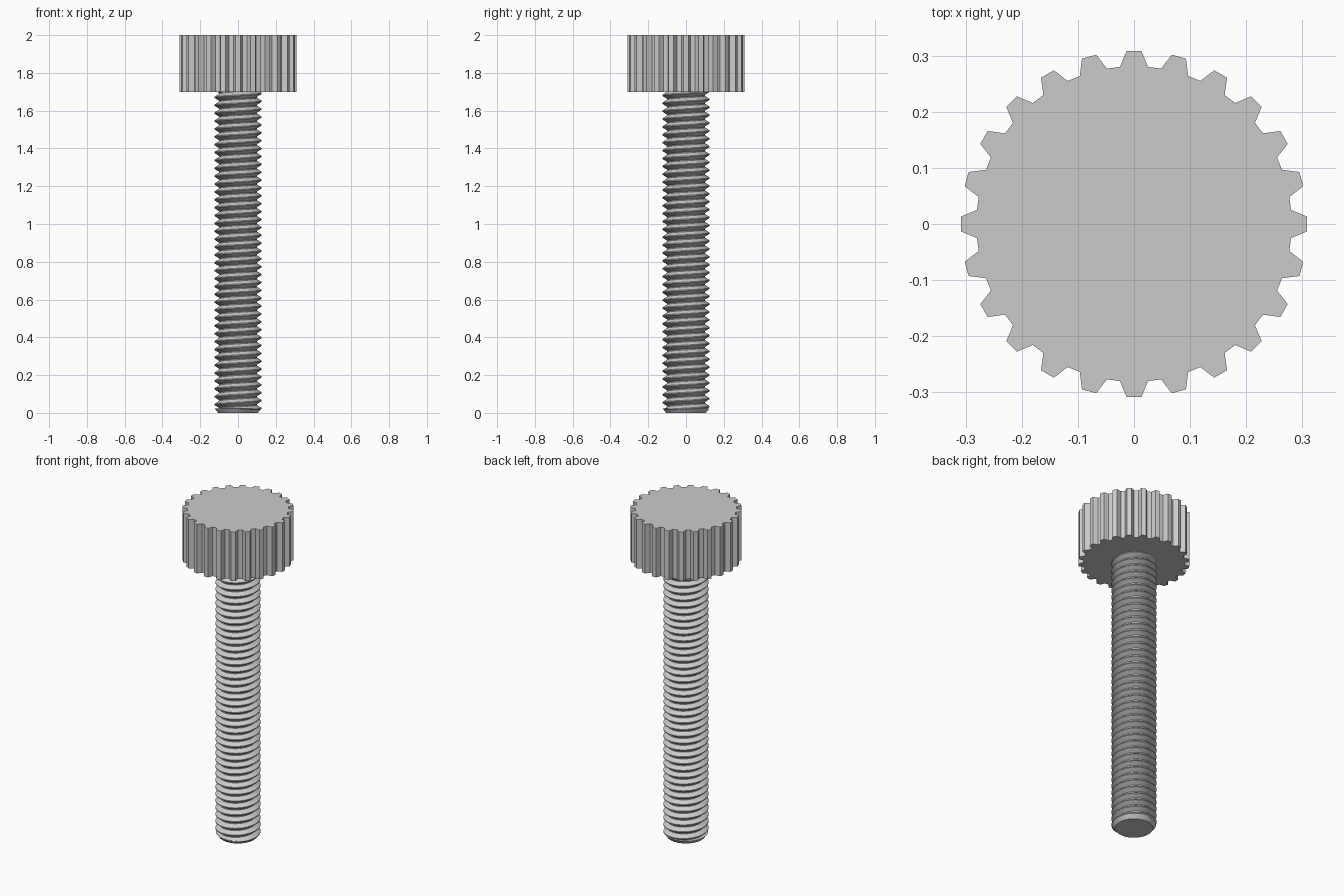
import bpy, bmesh
from math import sin, cos, pi, radians

cube = bpy.data.objects.get("Cube")
if cube:
    bpy.data.objects.remove(cube, do_unlink=True)

TEETH, HEAD_Z, TOP = 24, 1.7, 2.0
PITCH, CREST, ROOT = 0.0417, 0.125, 0.1
SEGS, TIP_Z = 48, 0.022

steel = bpy.data.materials.new("grey steel")
steel.use_nodes = True
grey = (0.6, 0.6, 0.6, 1)
steel.diffuse_color = grey
steel.node_tree.nodes["Principled BSDF"].inputs["Base Color"].default_value = grey


def finish(name, bm, smooth=False):
    bmesh.ops.recalc_face_normals(bm, faces=bm.faces[:])
    mesh = bpy.data.meshes.new(name)
    bm.to_mesh(mesh)
    bm.free()
    mesh.materials.append(steel)
    obj = bpy.data.objects.new(name, mesh)
    bpy.context.collection.objects.link(obj)
    if smooth:
        bpy.ops.object.select_all(action="DESELECT")
        obj.select_set(True)
        bpy.context.view_layer.objects.active = obj
        bpy.ops.object.shade_smooth_by_angle(angle=radians(30))
    return obj


def polar(r, a, z):
    return (r * cos(a), r * sin(a), z)


# Knurled head: one tooth outline repeated around, then extruded
bm = bmesh.new()
tooth = [(0.281, -5.1), (0.309, -2.45), (0.309, 2.45), (0.281, 5.1)]
outline = [bm.verts.new(polar(r, 2 * pi * i / TEETH + radians(a), HEAD_Z))
           for i in range(TEETH) for r, a in tooth]
base = bm.faces.new(outline)
extruded = bmesh.ops.extrude_face_region(bm, geom=[base], use_keep_orig=True)
top_verts = [v for v in extruded["geom"] if isinstance(v, bmesh.types.BMVert)]
bmesh.ops.translate(bm, verts=top_verts, vec=(0, 0, TOP - HEAD_Z))
finish("knurled_head", bm)

# Threaded shank: V profile swept up a right-handed helix
bm = bmesh.new()
profile = [(ROOT, 0.0), (ROOT, 0.12), (CREST, 0.5), (CREST, 0.62)]
turns = int(HEAD_Z / PITCH) + 4
columns = []
for s in range(SEGS + 1):
    turn = s / SEGS
    columns.append([bm.verts.new(polar(r, 2 * pi * turn, (k - 2 + h + turn) * PITCH))
                    for k in range(turns) for r, h in profile])
for a, b in zip(columns, columns[1:]):
    for j in range(len(a) - 1):
        bm.faces.new((a[j], b[j], b[j + 1], a[j + 1]))
bmesh.ops.remove_doubles(bm, verts=bm.verts[:], dist=1e-5)
for height, direction in ((TIP_Z - 0.004, -1), (HEAD_Z, 1)):
    bmesh.ops.bisect_plane(bm, geom=bm.verts[:] + bm.edges[:] + bm.faces[:],
                           plane_co=(0, 0, height), plane_no=(0, 0, direction),
                           clear_outer=True)
finish("threaded_shank", bm, smooth=True)

# Chamfered tip closing the lower end of the thread
bm = bmesh.new()
cone = bmesh.ops.create_cone(bm, cap_ends=True, segments=SEGS,
                             radius1=0.105, radius2=0.122, depth=TIP_Z)
bmesh.ops.translate(bm, verts=cone["verts"], vec=(0, 0, TIP_Z / 2))
finish("chamfered_tip", bm, smooth=True)
